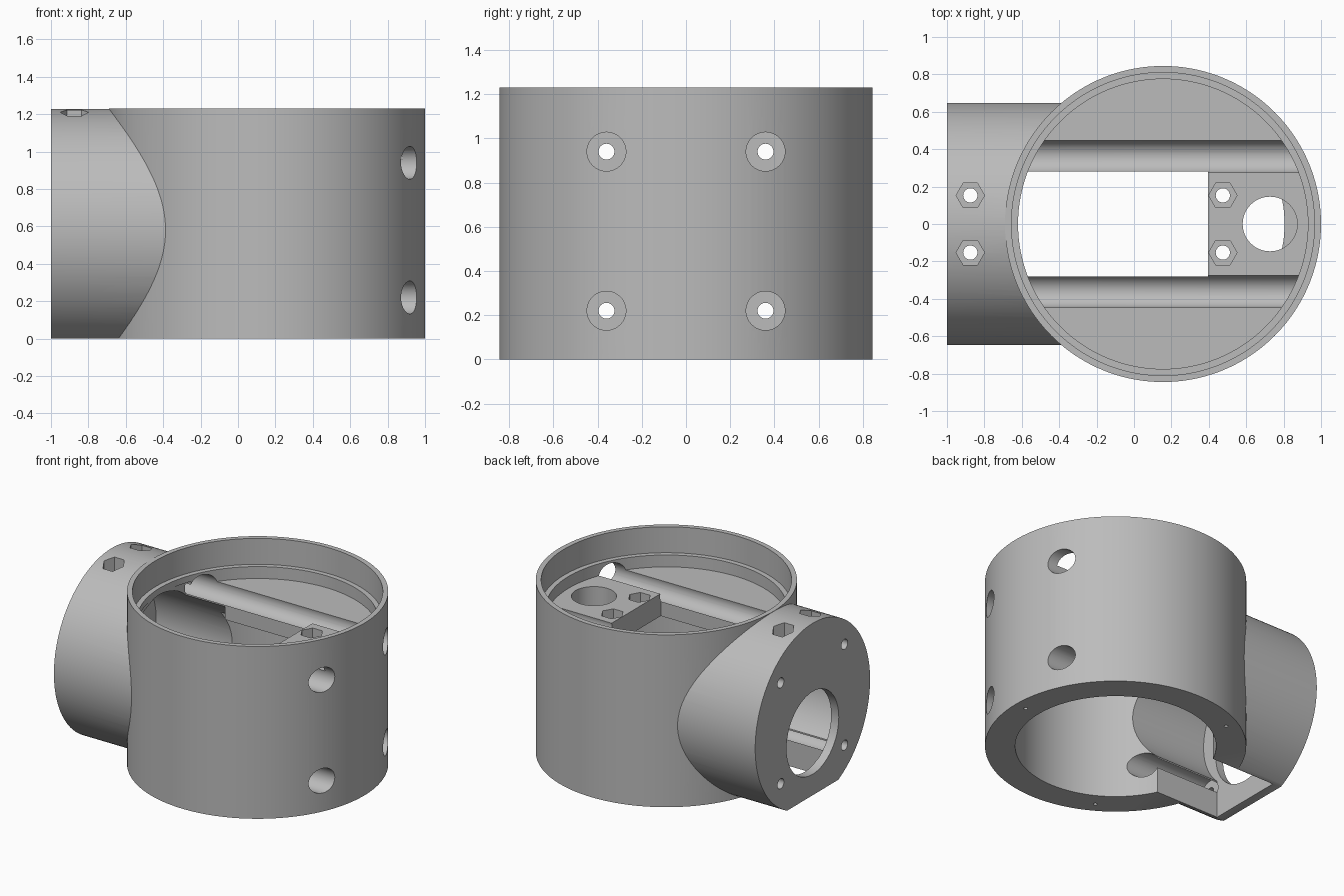
import bpy, math
from mathutils import Matrix, Vector

if "Cube" in bpy.data.objects:
    bpy.data.objects.remove(bpy.data.objects["Cube"], do_unlink=True)

CX = 0.155          # axis of the upright housing
TUBE_Z = 0.58       # axis of the side tube
WALL_X = -0.94      # inner face of the tube's end wall
FLOOR, UNDER = 0.96, 0.80

grey = bpy.data.materials.new("plain_grey")
grey.use_nodes = True
grey.diffuse_color = (0.5, 0.5, 0.5, 1)
grey.node_tree.nodes["Principled BSDF"].inputs["Base Color"].default_value = (0.5, 0.5, 0.5, 1)


def cyl(name, start, end, r, sides=64, spin=0.0):
    """Cylinder running from start to end."""
    a, b = Vector(start), Vector(end)
    bpy.ops.mesh.primitive_cylinder_add(vertices=sides, radius=r, depth=(b - a).length)
    o = bpy.context.object
    o.name = name
    turn = (b - a).to_track_quat('Z', 'Y').to_matrix().to_4x4()
    o.data.transform(Matrix.Translation((a + b) / 2) @ turn @ Matrix.Rotation(spin, 4, 'Z'))
    return o


def upright(name, x, y, z0, z1, r, sides=64):
    return cyl(name, (x, y, z0), (x, y, z1), r, sides)


def along(name, x0, x1, y, z, r, sides=64):
    return cyl(name, (x0, y, z), (x1, y, z), r, sides)


def box(name, lo, hi):
    lo, hi = Vector(lo), Vector(hi)
    bpy.ops.mesh.primitive_cube_add(size=1)
    o = bpy.context.object
    o.name = name
    o.data.transform(Matrix.Translation((lo + hi) / 2) @ Matrix.Diagonal((*(hi - lo), 1)))
    return o


def combine(body, tool, operation='DIFFERENCE'):
    """Apply one boolean and discard the tool."""
    m = body.modifiers.new("cut", 'BOOLEAN')
    m.operation, m.solver, m.object = operation, 'EXACT', tool
    bpy.context.view_layer.update()
    graph = bpy.context.evaluated_depsgraph_get()
    mesh = bpy.data.meshes.new_from_object(body.evaluated_get(graph))
    body.modifiers.clear()
    body.data = mesh
    bpy.data.objects.remove(tool, do_unlink=True)


# Upright housing joined to the side tube, trimmed flat underneath
housing = upright("housing", CX, 0, -0.2, 1.23, 0.845, 160)
combine(housing, along("side_tube", -1, -0.1, 0, TUBE_Z, 0.648, 128), 'UNION')
combine(housing, box("base_trim", (-2, -2, -1), (2, 2, 0)))

# Stepped lid recess above the floor plate, and the cavity below it
combine(housing, upright("lid_seat", CX, 0, 1.045, 1.5, 0.81, 128))
combine(housing, upright("recess", CX, 0, FLOOR, 1.3, 0.775, 128))
combine(housing, upright("cavity", CX, 0, -0.3, UNDER, 0.65, 128))

# Tube bore, bottom slot, floor opening and round port in the end wall
combine(housing, along("bore", WALL_X, -0.3, 0, TUBE_Z, 0.42, 96))
combine(housing, box("bottom_slot", (WALL_X + 0.003, -0.28, -0.1), (0, 0.28, 0.57)))
combine(housing, box("floor_opening", (-0.61, -0.28, 0.5), (0.395, 0.28, 1.0)))
combine(housing, along("end_port", -1.2, -0.8, 0, 0.445, 0.295))

# Four rod channels with small screw holes through the end wall
for y in (-0.36, 0.36):
    for z in (0.22, 0.94):
        combine(housing, along("rod_channel", WALL_X - 0.005, 1.3, y, z, 0.088, 48))
        combine(housing, along("end_screw", -1.2, -0.85, y, z, 0.036, 32))

# Hexagonal nut pockets with through holes, on the tube and on the shelf
for x, pocket_z, hole_z in ((-0.875, 1.12, 0.7), (0.475, 0.88, 0.6)):
    for y in (-0.153, 0.153):
        combine(housing, cyl("nut_pocket", (x, y, pocket_z), (x, y, 1.4), 0.076, 6, math.pi / 2))
        combine(housing, upright("nut_hole", x, y, hole_z, 1.4, 0.038, 32))

# Cable hole in the shelf
combine(housing, upright("cable_hole", 0.727, 0, 0.74, 1.1, 0.146))

# Three tiny screw holes in the bottom rim
for i in range(3):
    a = math.tau * i / 3
    combine(housing, upright("rim_screw", CX + 0.76 * math.cos(a), 0.76 * math.sin(a), -0.1, 0.15, 0.013, 16))

housing.data.materials.clear()
housing.data.materials.append(grey)
for p in housing.data.polygons:
    p.material_index = 0
bpy.ops.object.select_all(action='DESELECT')
housing.select_set(True)
bpy.context.view_layer.objects.active = housing
bpy.ops.object.shade_smooth_by_angle(angle=math.radians(30))
